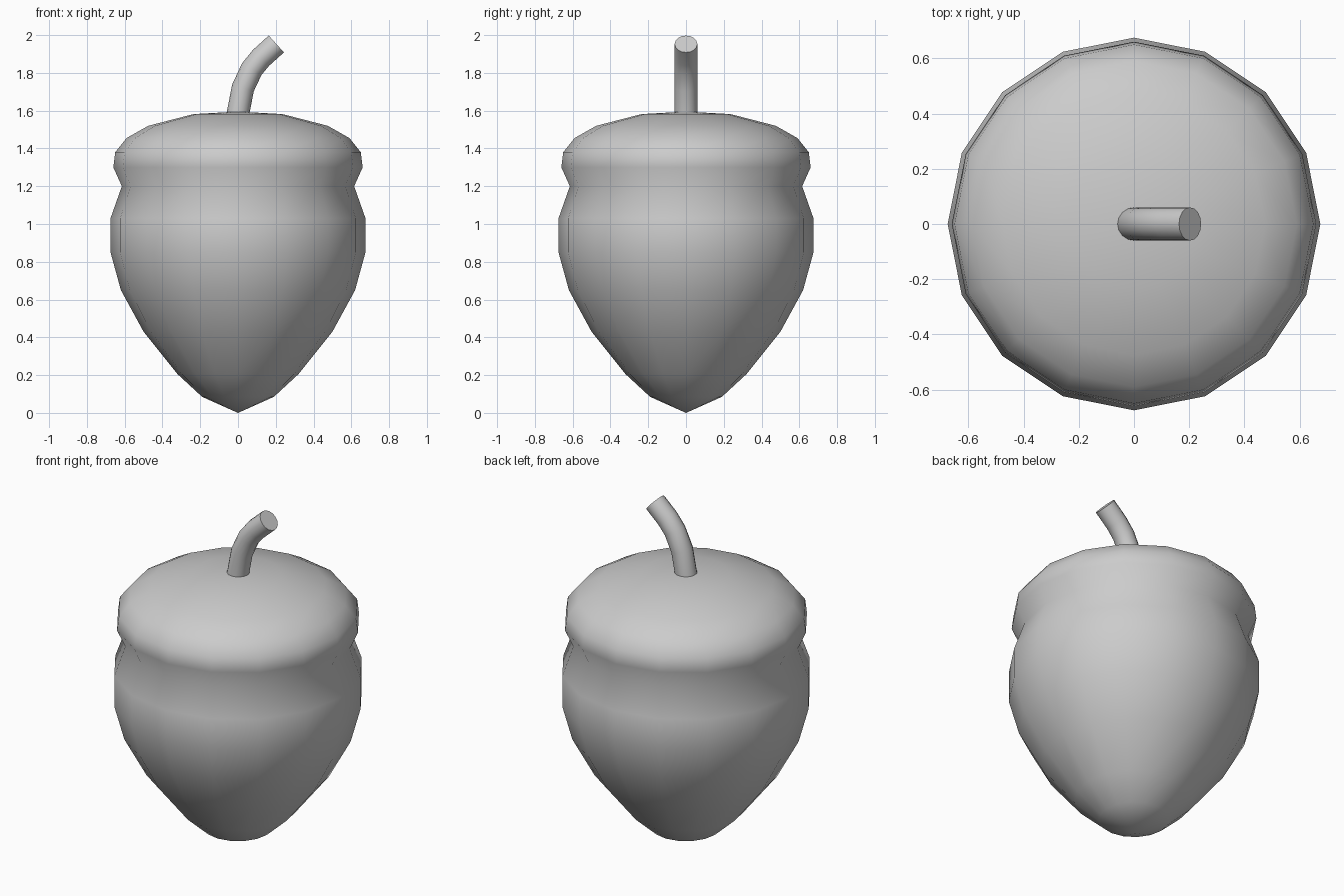
import bpy, bmesh, math
from mathutils import Vector

if "Cube" in bpy.data.objects:
    bpy.data.objects.remove(bpy.data.objects["Cube"])


def loft(name, rings, start=None, end=None, sharp_angle=60):
    """Skin a list of vertex rings; close the ends with a point or a flat cap."""
    bm = bmesh.new()
    loops = [[bm.verts.new(p) for p in ring] for ring in rings]
    n = len(loops[0])
    for a, b in zip(loops, loops[1:]):
        for i in range(n):
            j = (i + 1) % n
            bm.faces.new((a[i], a[j], b[j], b[i]))
    for loop, tip in ((loops[0], start), (loops[-1], end)):
        if tip is None:
            bm.faces.new(loop)
        else:
            v = bm.verts.new(tip)
            for i in range(n):
                bm.faces.new((loop[i], loop[(i + 1) % n], v))
    bmesh.ops.recalc_face_normals(bm, faces=bm.faces)
    mesh = bpy.data.meshes.new(name)
    bm.to_mesh(mesh)
    bm.free()
    obj = bpy.data.objects.new(name, mesh)
    bpy.context.collection.objects.link(obj)
    bpy.ops.object.select_all(action='DESELECT')
    obj.select_set(True)
    bpy.context.view_layer.objects.active = obj
    bpy.ops.object.shade_smooth_by_angle(angle=math.radians(sharp_angle))
    return obj


SIDES = 16
angles = [math.tau * i / SIDES for i in range(SIDES)]

# Nut and cap: one turned profile (radius, height) with a waist under the cap
profile = [(0.19, 0.085), (0.32, 0.205), (0.50, 0.43), (0.62, 0.65),
           (0.675, 0.85), (0.675, 1.03), (0.615, 1.20), (0.66, 1.30),
           (0.65, 1.38), (0.59, 1.455), (0.475, 1.52), (0.235, 1.582)]
loft("acorn_body",
     [[(r * math.cos(a), r * math.sin(a), z) for a in angles] for r, z in profile],
     start=(0, 0, 0), end=(0, 0, 1.595))

# Stem: round tube bending towards +x
path = [Vector(p) for p in ((0, 0, 1.585), (0.026, 0, 1.72), (0.073, 0, 1.82),
                            (0.122, 0, 1.88), (0.203, 0, 1.953))]
tangents = [Vector((0.12, 0, 1))]
tangents += [c - a for a, c in zip(path, path[2:])]
tangents.append(path[-1] - path[-2])
stem_rings = []
for p, t in zip(path, tangents):
    t.normalize()
    side = Vector((t.z, 0, -t.x))
    stem_rings.append([p + 0.06 * (side * math.cos(a) + Vector((0, 1, 0)) * math.sin(a))
                       for a in angles])
loft("stem", stem_rings)
